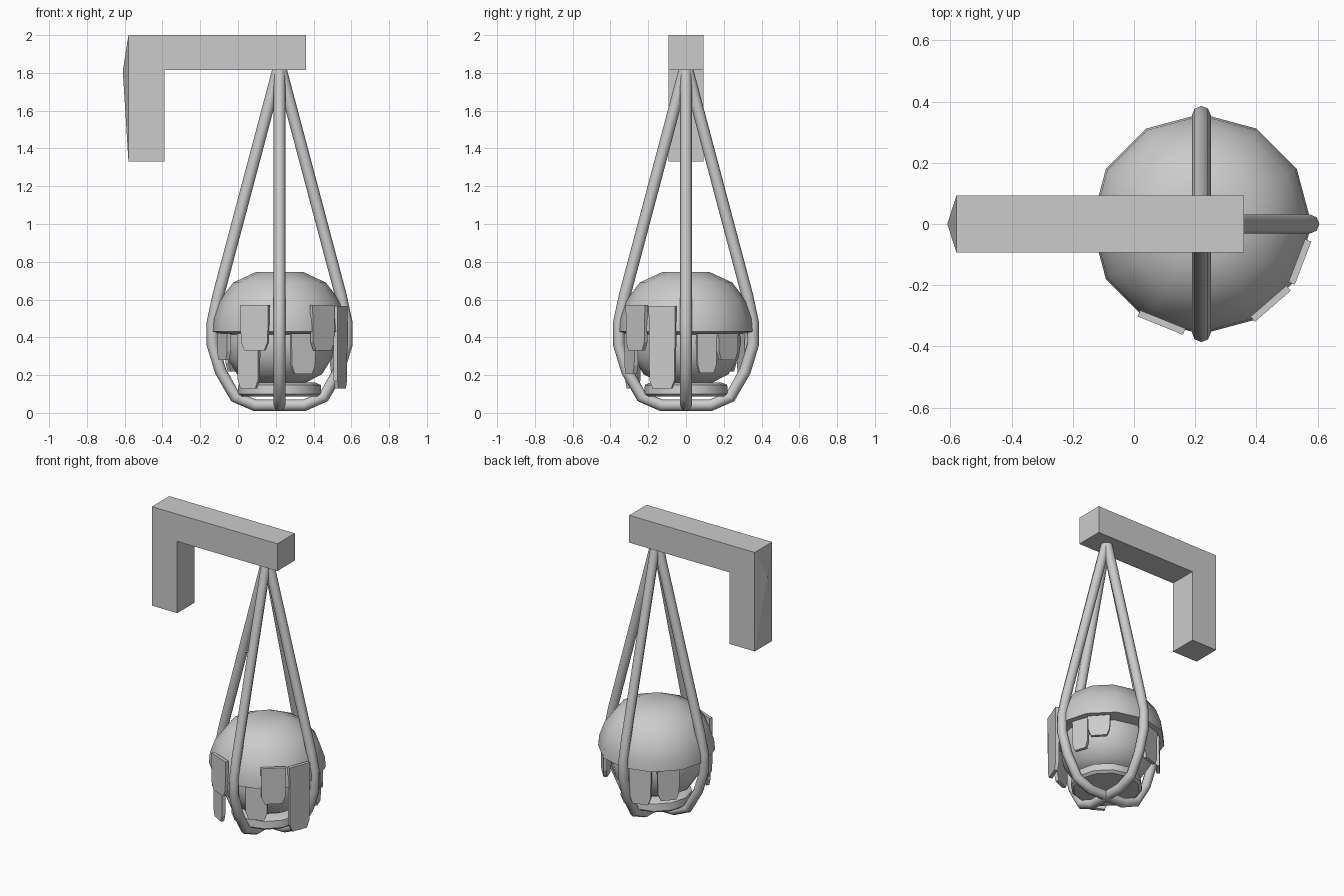
import bpy, bmesh
from math import cos, sin, pi, radians
from mathutils import Matrix, Vector

if "Cube" in bpy.data.objects:
    bpy.data.objects.remove(bpy.data.objects["Cube"])

CX = 0.22  # axis of the hanging lantern


def finish(name, bm, smooth=None):
    bmesh.ops.recalc_face_normals(bm, faces=bm.faces)
    me = bpy.data.meshes.new(name)
    bm.to_mesh(me)
    bm.free()
    ob = bpy.data.objects.new(name, me)
    bpy.context.collection.objects.link(ob)
    if smooth:
        bpy.ops.object.select_all(action='DESELECT')
        ob.select_set(True)
        bpy.context.view_layer.objects.active = ob
        bpy.ops.object.shade_smooth_by_angle(angle=radians(smooth))
    return ob


def prism(name, pts, depth, matrix=Matrix()):
    """Outline in the XZ plane, extruded evenly about y = 0."""
    bm = bmesh.new()
    face = bm.faces.new([bm.verts.new((x, -depth / 2, z)) for x, z in pts])
    ext = bmesh.ops.extrude_face_region(bm, geom=[face])
    moved = [v for v in ext['geom'] if isinstance(v, bmesh.types.BMVert)]
    bmesh.ops.translate(bm, verts=moved, vec=(0, depth, 0))
    bm.transform(matrix)
    return finish(name, bm)


def lathe(name, profile, sides=12):
    """Revolve (radius, z) points about the lantern axis and cap the ends."""
    bm = bmesh.new()
    rings = [[bm.verts.new((CX + r * cos(2 * pi * i / sides),
                            r * sin(2 * pi * i / sides), z))
              for i in range(sides)] for r, z in profile]
    for a, b in zip(rings, rings[1:]):
        for i in range(sides):
            j = (i + 1) % sides
            bm.faces.new((a[i], a[j], b[j], b[i]))
    bm.faces.new(rings[0])
    bm.faces.new(rings[-1])
    return finish(name, bm, 40)


# Wooden bracket: L-shaped beam with a shallow pointed back
prism('bracket', [(-.58, 2), (.36, 2), (.36, 1.815), (-.39, 1.815),
                  (-.39, 1.33), (-.58, 1.33)], .186)
bm = bmesh.new()
base = [bm.verts.new((-.58, y, z)) for y, z in
        ((-.093, 1.33), (.093, 1.33), (.093, 2), (-.093, 2))]
tip = bm.verts.new((-.61, 0, 1.81))
for i in range(4):
    bm.faces.new((base[i], base[(i + 1) % 4], tip))
finish('bracket_back', bm)

# Two rope slings crossing under the lantern
half = [(.004, 1.83), (.325, .62), (.355, .48), (.355, .36),
        (.312, .22), (.235, .085), (.13, .04)]
path = [(-x, z) for x, z in half] + [(x, z) for x, z in reversed(half)]
for name, turn in (('sling_side', 0), ('sling_front', pi / 2)):
    cu = bpy.data.curves.new(name, 'CURVE')
    cu.dimensions = '3D'
    cu.bevel_depth = .031
    cu.bevel_resolution = 2
    cu.use_fill_caps = True
    sp = cu.splines.new('POLY')
    sp.points.add(len(path) - 1)
    for p, (x, z) in zip(sp.points, path):
        p.co = (CX + x * cos(turn), x * sin(turn), z, 1)
    sp.use_smooth = True
    ob = bpy.data.objects.new(name, cu)
    bpy.context.collection.objects.link(ob)

# Domed cap, rounded lower globe and tray
lathe('dome_cap', [(.127, .745), (.245, .69), (.322, .59), (.354, .5),
                   (.36, .43), (.28, .415)])
lathe('lower_globe', [(.28, .45), (.292, .38), (.278, .29), (.225, .205),
                      (.135, .158)])
lathe('tray', [(.19, .16), (.218, .148), (.222, .1), (.205, .086)])

# Hanging leaf plates: angle, radius, width, bottom, top
plates = [(248, .347, .16, .33, .572), (311, .345, .155, .33, .572),
          (339, .345, .15, .13, .565),
          (240, .325, .13, .13, .42), (293, .315, .14, .205, .42),
          (205, .325, .13, .28, .42), (20, .315, .11, .21, .42),
          (42, .325, .14, .28, .42), (107, .315, .14, .19, .42),
          (138, .315, .14, .22, .42)]
for n, (ang, r, w, lo, hi) in enumerate(plates, 1):
    h, c = w / 2, .045
    outline = [(-h, hi), (h, hi), (h * .95, lo + c), (h * .7, lo),
               (-h * .7, lo), (-h * .95, lo + c)]
    a = radians(ang)
    place = (Matrix.Translation(Vector((CX + r * cos(a), r * sin(a), 0)))
             @ Matrix.Rotation(a + pi / 2, 4, 'Z'))
    prism(f'leaf_plate_{n}', outline, .022, place)
